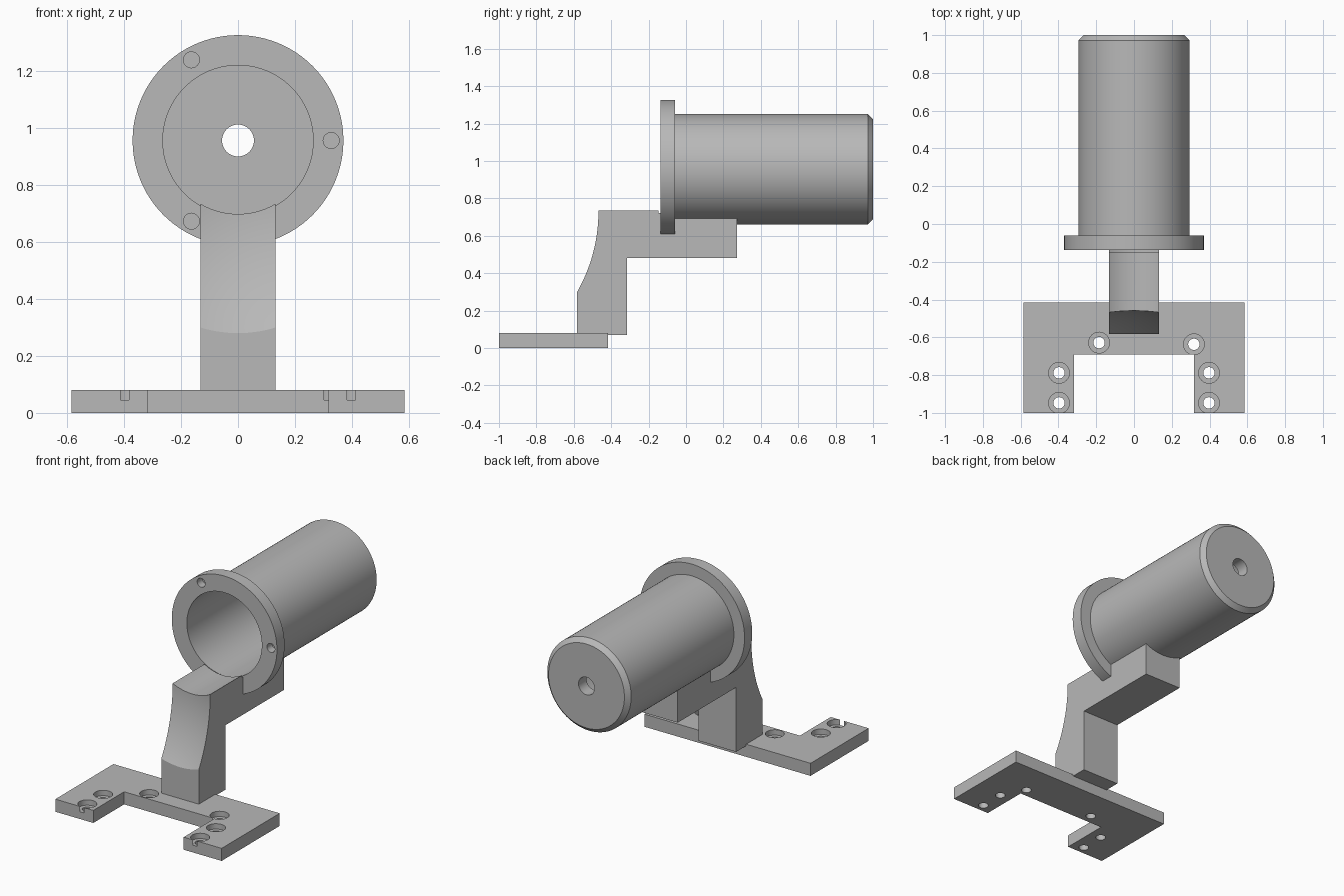
import bpy, bmesh, math
from mathutils import Matrix, Vector

cube = bpy.data.objects.get("Cube")
if cube:
    bpy.data.objects.remove(cube, do_unlink=True)

AXIS_Z = 0.956      # height of the barrel axis
ARM_HALF = 0.132    # half width of the arm

grey = bpy.data.materials.new("plain grey")
grey.use_nodes = True
grey.diffuse_color = (0.48, 0.48, 0.48, 1)
grey.node_tree.nodes["Principled BSDF"].inputs["Base Color"].default_value = grey.diffuse_color


def make_object(name, bm):
    bmesh.ops.recalc_face_normals(bm, faces=bm.faces)
    mesh = bpy.data.meshes.new(name)
    bm.to_mesh(mesh)
    bm.free()
    mesh.materials.append(grey)
    obj = bpy.data.objects.new(name, mesh)
    bpy.context.collection.objects.link(obj)
    return obj


def prism(name, points, direction):
    """Extrude a closed outline along a direction."""
    bm = bmesh.new()
    face = bm.faces.new([bm.verts.new(p) for p in points])
    out = bmesh.ops.extrude_face_region(bm, geom=[face])
    moved = [v for v in out["geom"] if isinstance(v, bmesh.types.BMVert)]
    bmesh.ops.translate(bm, verts=moved, vec=direction)
    return make_object(name, bm)


def rod(start, end, radius, sides=96):
    """Cylinder cutter between two points."""
    a, b = Vector(start), Vector(end)
    turn = (b - a).to_track_quat("Z", "Y").to_matrix().to_4x4()
    bm = bmesh.new()
    bmesh.ops.create_cone(bm, cap_ends=True, segments=sides, radius1=radius, radius2=radius,
                          depth=(b - a).length, matrix=Matrix.Translation((a + b) / 2) @ turn)
    cutter = make_object("cutter", bm)
    cutter.hide_render = True
    return cutter


def carve(obj, cutters):
    """Subtract the cutters, bake the result and remove them."""
    for cutter in cutters:
        mod = obj.modifiers.new("cut", "BOOLEAN")
        mod.operation = "DIFFERENCE"
        mod.solver = "EXACT"
        mod.object = cutter
    bpy.context.view_layer.update()
    graph = bpy.context.evaluated_depsgraph_get()
    mesh = bpy.data.meshes.new_from_object(obj.evaluated_get(graph))
    obj.modifiers.clear()
    obj.data = mesh
    for cutter in cutters:
        bpy.data.objects.remove(cutter, do_unlink=True)


def smooth(obj):
    bpy.ops.object.select_all(action="DESELECT")
    obj.select_set(True)
    bpy.context.view_layer.objects.active = obj
    bpy.ops.object.shade_smooth_by_angle(angle=math.radians(25))


# U-shaped base plate with counterbored screw holes
outline = [(-0.585, -1), (-0.318, -1), (-0.318, -0.69), (0.318, -0.69),
           (0.318, -1), (0.585, -1), (0.585, -0.416), (-0.585, -0.416)]
base = prism("base_plate", [(x, y, 0) for x, y in outline], (0, 0, 0.08))
screws = [(s * 0.397, y) for s in (-1, 1) for y in (-0.788, -0.947)]
screws += [(-0.185, -0.628), (0.317, -0.637)]
cutters = []
for x, y in screws:
    cutters.append(rod((x, y, 0.046), (x, y, 0.2), 0.055, 48))
    cutters.append(rod((x, y, -0.1), (x, y, 0.06), 0.03, 48))
carve(base, cutters)
smooth(base)

# Stepped arm, scooped at the front and hollowed along the top
side = [(-0.582, 0.07), (-0.315, 0.07), (-0.315, 0.48), (0.272, 0.48),
        (0.272, 0.70), (-0.09, 0.70), (-0.09, 0.735), (-0.582, 0.735)]
arm = prism("support_arm", [(-ARM_HALF, y, z) for y, z in side], (2 * ARM_HALF, 0, 0))
bm = bmesh.new()
bmesh.ops.create_uvsphere(bm, u_segments=128, v_segments=96, radius=0.88,
                          matrix=Matrix.Translation((0, -1.338, 0.73)))
scoop = make_object("cutter", bm)
scoop.hide_render = True
carve(arm, [scoop,
            rod((0, -0.9, AXIS_Z), (0, -0.1, AXIS_Z), 0.258),
            rod((0, -0.148, AXIS_Z), (0, 0.5, AXIS_Z), 0.27)])
smooth(arm)

# Flanged barrel: profile of (radius, y) turned about its axis
profile = [(0.264, -0.137), (0.37, -0.137), (0.37, -0.06), (0.295, -0.06),
           (0.295, 0.972), (0.267, 1.0), (0.056, 1.0), (0.056, 0.92), (0.264, 0.92)]
bm = bmesh.new()
verts = [bm.verts.new((r, y, AXIS_Z)) for r, y in profile]
edges = [bm.edges.new((verts[i - 1], verts[i])) for i in range(len(verts))]
bmesh.ops.spin(bm, geom=verts + edges, cent=(0, 0, AXIS_Z), axis=(0, 1, 0),
               angle=math.tau, steps=96, use_merge=True)
bmesh.ops.remove_doubles(bm, verts=bm.verts, dist=0.0001)
barrel = make_object("flanged_barrel", bm)

# Three blind holes in the flange face
cutters = []
for i in range(3):
    a = i * math.tau / 3
    x, z = 0.327 * math.cos(a), AXIS_Z + 0.327 * math.sin(a)
    cutters.append(rod((x, -0.3, z), (x, -0.085, z), 0.028, 32))
carve(barrel, cutters)
smooth(barrel)
